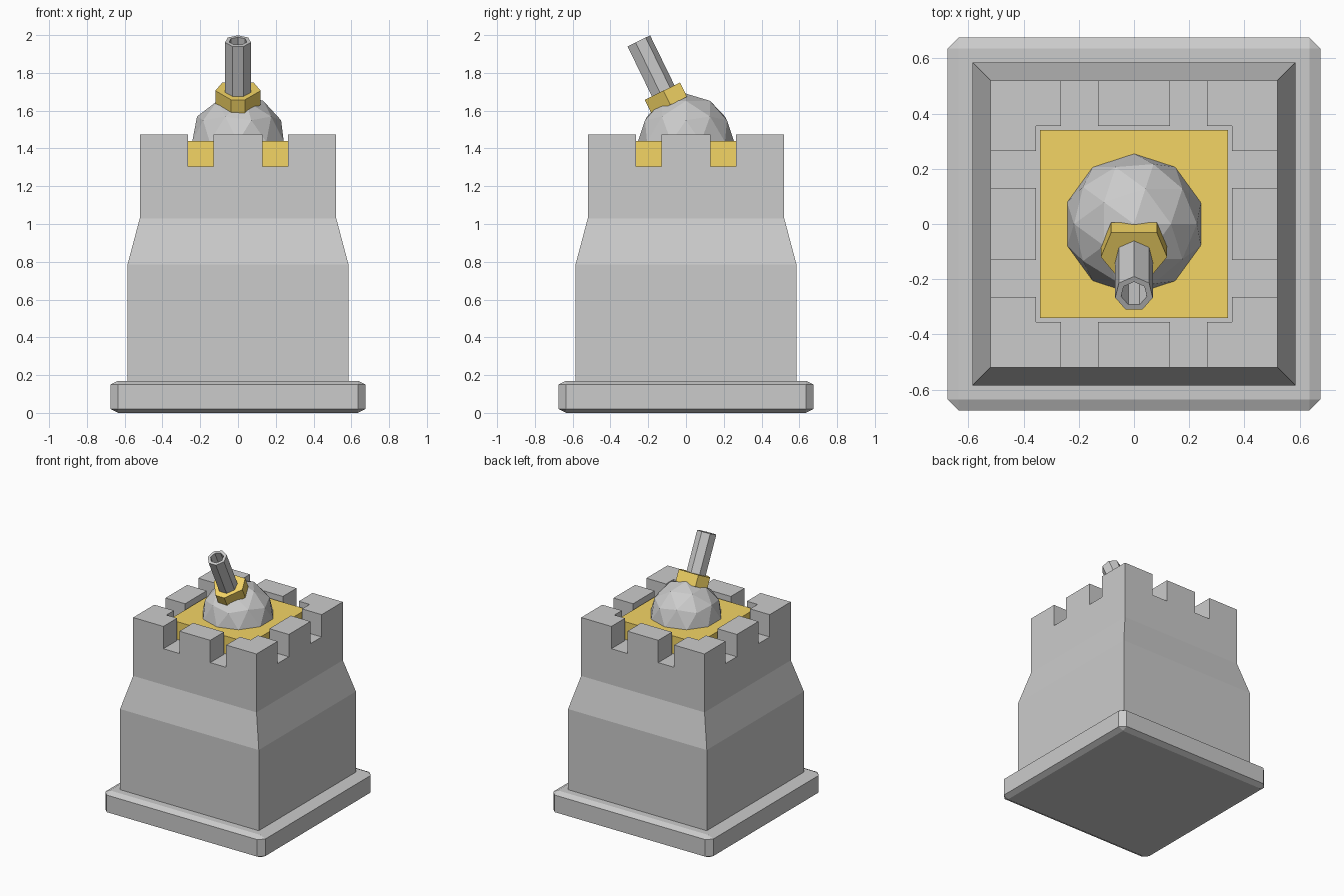
import bpy, bmesh
from math import sin, cos, pi, radians
from mathutils import Matrix

if "Cube" in bpy.data.objects:
    bpy.data.objects.remove(bpy.data.objects["Cube"])

gold = bpy.data.materials.new("gold")
gold.diffuse_color = (0.9, 0.66, 0.13, 1)
gold.use_nodes = True
gold.node_tree.nodes["Principled BSDF"].inputs["Base Color"].default_value = gold.diffuse_color


def finish(name, bm, mat=None):
    bmesh.ops.recalc_face_normals(bm, faces=bm.faces[:])
    me = bpy.data.meshes.new(name)
    bm.to_mesh(me)
    bm.free()
    ob = bpy.data.objects.new(name, me)
    bpy.context.collection.objects.link(ob)
    if mat:
        me.materials.append(mat)
    return ob


def box(hx, hy, z0, z1):
    bm = bmesh.new()
    bmesh.ops.create_cube(bm, size=1)
    bmesh.ops.scale(bm, vec=(2 * hx, 2 * hy, z1 - z0), verts=bm.verts[:])
    bmesh.ops.translate(bm, vec=(0, 0, (z0 + z1) / 2), verts=bm.verts[:])
    return bm


def loft(rings):
    """Skin a list of point rings and cap both ends."""
    bm = bmesh.new()
    vr = [[bm.verts.new(p) for p in r] for r in rings]
    n = len(vr[0])
    for a, b in zip(vr, vr[1:]):
        for i in range(n):
            j = (i + 1) % n
            bm.faces.new((a[i], a[j], b[j], b[i]))
    bm.faces.new(vr[0])
    bm.faces.new(vr[-1])
    return bm


# Plinth: bevelled at double height, then flattened for a shallow chamfer
bm = box(0.675, 0.675, 0, 0.34)
bmesh.ops.bevel(bm, geom=bm.edges[:], offset=0.04, segments=1,
                profile=0.5, affect='EDGES')
bmesh.ops.scale(bm, vec=(1, 1, 0.5), verts=bm.verts[:])
finish("plinth", bm)

# Tower: floor grid, walls drawn downward, battlements raised from rim cells
FLOOR, TOP = 1.305, 1.475
cuts = [-0.52, -0.355, -0.265, -0.13, 0.13, 0.265, 0.355, 0.52]
bm = bmesh.new()
grid = [[bm.verts.new((x, y, FLOOR)) for y in cuts] for x in cuts]
merlons = []
for i in range(7):
    for j in range(7):
        f = bm.faces.new((grid[i][j], grid[i + 1][j],
                          grid[i + 1][j + 1], grid[i][j + 1]))
        on_rim = i in (0, 6) or j in (0, 6)
        in_slot = i in (2, 4) or j in (2, 4)
        if on_rim and not in_slot:
            merlons.append(f)
edges = [e for e in bm.edges if e.is_boundary]
for z, s in ((1.03, 1), (0.785, 0.585 / 0.52), (0.15, 1)):
    geom = bmesh.ops.extrude_edge_only(bm, edges=edges)["geom"]
    edges = [g for g in geom if isinstance(g, bmesh.types.BMEdge)]
    for v in [g for g in geom if isinstance(g, bmesh.types.BMVert)]:
        v.co = (v.co.x * s, v.co.y * s, z)
bmesh.ops.holes_fill(bm, edges=edges, sides=0)
bmesh.ops.recalc_face_normals(bm, faces=bm.faces[:])
geom = bmesh.ops.extrude_face_region(bm, geom=merlons)["geom"]
for v in [g for g in geom if isinstance(g, bmesh.types.BMVert)]:
    v.co.z = TOP
bmesh.ops.dissolve_limit(bm, angle_limit=radians(1),
                         verts=bm.verts[:], edges=bm.edges[:])
finish("tower", bm)

# Gold platform between the battlements
finish("platform", box(0.34, 0.34, FLOOR - 0.01, 1.44), gold)

# Faceted dome
bm = bmesh.new()
bmesh.ops.create_icosphere(bm, subdivisions=2, radius=0.255)
bmesh.ops.translate(bm, vec=(0, 0, 1.435), verts=bm.verts[:])
finish("dome", bm)

# Collar and barrel share one axis leaning to the front
axis = Matrix.Translation((0, 0.007, 1.435)) @ Matrix.Rotation(radians(26), 4, 'X')

half = [(0.083, 0.103), (0.12, 0.005), (0.037, -0.105)]
outline = half + [(-x, y) for x, y in reversed(half)]
collar = finish("collar", loft([[(x, y, z) for x, y in outline]
                                for z in (0.215, 0.299)]), gold)
collar.matrix_world = axis


def heptagon(r, z):
    return [(r * cos(pi / 2 + 2 * pi * k / 7), r * sin(pi / 2 + 2 * pi * k / 7), z)
            for k in range(7)]


barrel = finish("barrel", loft([heptagon(0.07, 0.2), heptagon(0.07, 0.593),
                                heptagon(0.048, 0.593), heptagon(0.048, 0.26)]))
barrel.matrix_world = axis
